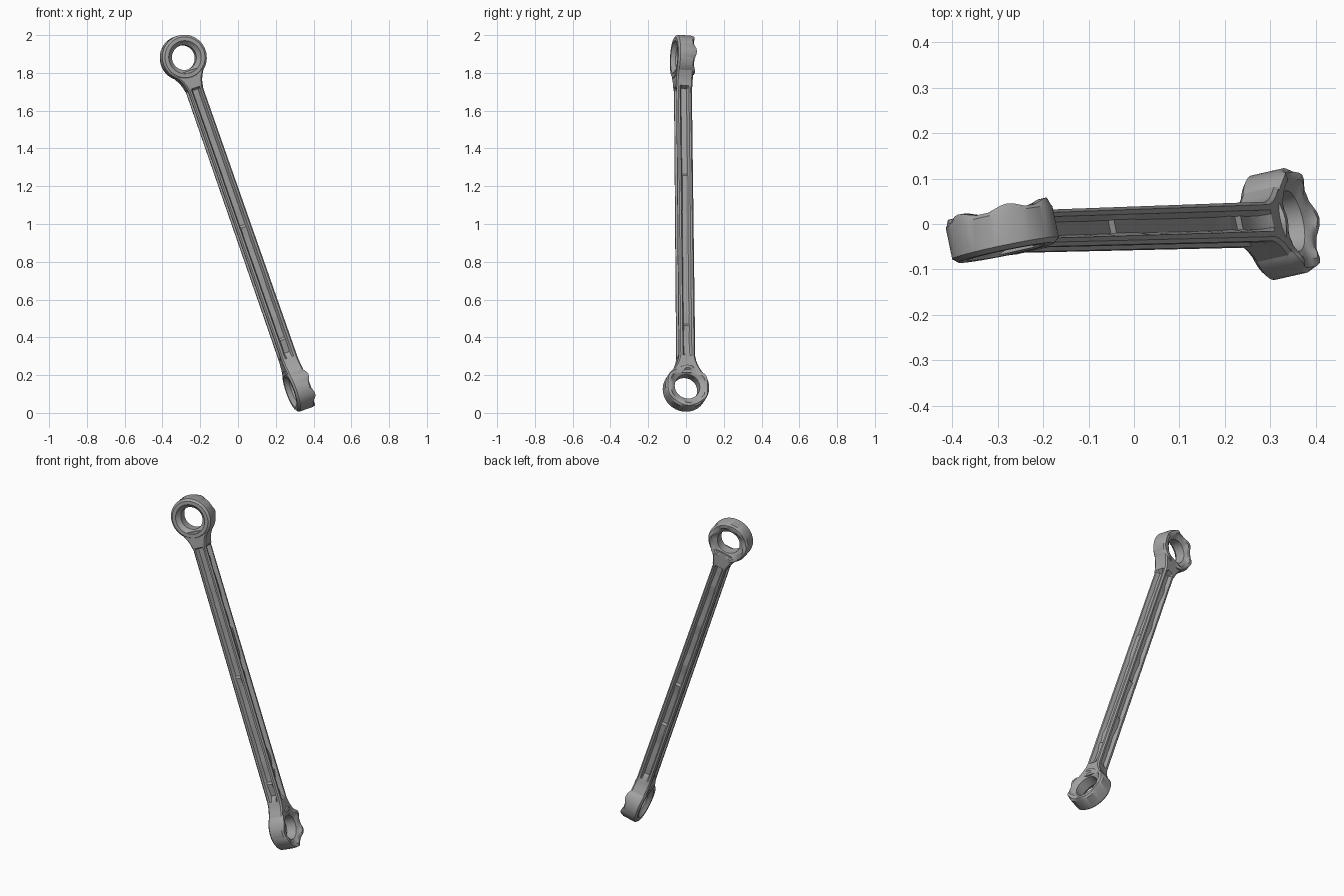
import bpy, bmesh, math, random
from mathutils import Matrix, Vector

if "Cube" in bpy.data.objects:
    bpy.data.objects.remove(bpy.data.objects["Cube"], do_unlink=True)
random.seed(4)

steel = bpy.data.materials.new("grey steel")
steel.use_nodes = True
COLOUR = (0.36, 0.36, 0.36, 1)
steel.diffuse_color = COLOUR
steel.node_tree.nodes["Principled BSDF"].inputs["Base Color"].default_value = COLOUR

# Rod frame: local z runs from the lower eye to the upper eye
low, high = Vector((0.32, 0, 0.13)), Vector((-0.29, -0.018, 1.88))
length = (high - low).length
d = (high - low).normalized()
side = Vector((0.925, 0.21, 0.32))
side = (side - d * side.dot(d)).normalized()
back = d.cross(side)
frame = Matrix((side, back, d)).transposed().to_4x4()
frame.translation = low


def finish(name, bm, matrix):
    bmesh.ops.recalc_face_normals(bm, faces=bm.faces)
    mesh = bpy.data.meshes.new(name)
    bm.to_mesh(mesh)
    bm.free()
    mesh.materials.append(steel)
    obj = bpy.data.objects.new(name, mesh)
    bpy.context.collection.objects.link(obj)
    obj.matrix_world = matrix
    bpy.ops.object.select_all(action="DESELECT")
    obj.select_set(True)
    bpy.context.view_layer.objects.active = obj
    bpy.ops.object.shade_smooth_by_angle(angle=math.radians(32))
    return obj


def bridge(bm, loops, closed):
    pairs = list(zip(loops, loops[1:] + loops[:1]))
    for a, b in pairs if closed else pairs[:-1]:
        n = len(a)
        for i in range(n):
            j = (i + 1) % n
            bm.faces.new((a[i], a[j], b[j], b[i]))


# Eye: ring about local z with a chamfered bore and a scalloped rim on the +z face
def eye(name, matrix, radius, half):
    bm = bmesh.new()
    loops = []
    for i in range(48):
        a = math.tau * i / 48
        lump = 0.007 * max(-0.6, math.cos(6 * a))
        profile = [
            (0.066, -half + 0.022), (0.084, -half + 0.006), (0.088, -half),
            (radius - 0.012, -half), (radius, -half + 0.010),
            (radius, half - 0.012), (radius - 0.008 + lump * 0.6, half + lump),
            (0.092 + lump, half + lump), (0.084 + lump, half - 0.006),
            (0.068, half - 0.016),
        ]
        loops.append([bm.verts.new((r * math.cos(a), r * math.sin(a), z)) for r, z in profile])
    bridge(bm, loops, True)
    return finish(name, bm, matrix)


eye("lower_eye", frame @ Matrix.Rotation(math.pi / 2, 4, "Y"), 0.118, 0.048)
eye("upper_eye", frame @ Matrix.Translation((0, 0, length))
    @ Matrix.Rotation(-math.pi / 2, 4, "X"), 0.12, 0.046)


# Shaft section: chamfered rectangle with a groove in each of its four sides
def section(bm, z, wx, wy, depths):
    verts = []
    for k, depth in enumerate(depths):
        out, half = (wx, wy) if k % 2 == 0 else (wy, wx)
        for u, v in ((out, -half + 0.008), (out, -0.024), (out - depth, -0.015),
                     (out - depth, 0.015), (out, 0.024), (out, half - 0.008)):
            p = Matrix.Rotation(k * math.pi / 2, 2) @ Vector((u, v))
            verts.append(bm.verts.new((p.x, p.y, z)))
    return verts


# Shaft with flared necks and worn, uneven groove floors
bm = bmesh.new()
neck = [(0.074, 0.084, 0.043), (0.095, 0.074, 0.044), (0.12, 0.059, 0.044),
        (0.145, 0.049, 0.044), (0.17, 0.044, 0.044)]
FLAT = [0] * 4
loops = [section(bm, t, thick, wide, FLAT) for t, wide, thick in neck]
steps = 22
start, end = 0.2, length - 0.18
for i in range(steps):
    z = start + (end - start) * i / (steps - 1)
    depths = [random.choice((0.012, 0.019, 0.022, 0.022)) for _ in range(4)]
    size = 0.044 - 0.003 * i / steps
    loops.append(section(bm, z, size, size, depths))
    if 0 < i < steps - 1:
        # short step in the groove floor
        depths = [x if random.random() < 0.5 else 0.021 for x in depths]
        loops.append(section(bm, z + 0.012, size, size, depths))
loops += [section(bm, length - t, wide, thick, FLAT) for t, wide, thick in reversed(neck)]
bridge(bm, loops, False)
bm.faces.new(loops[0])
bm.faces.new(loops[-1])
finish("grooved_shaft", bm, frame)
